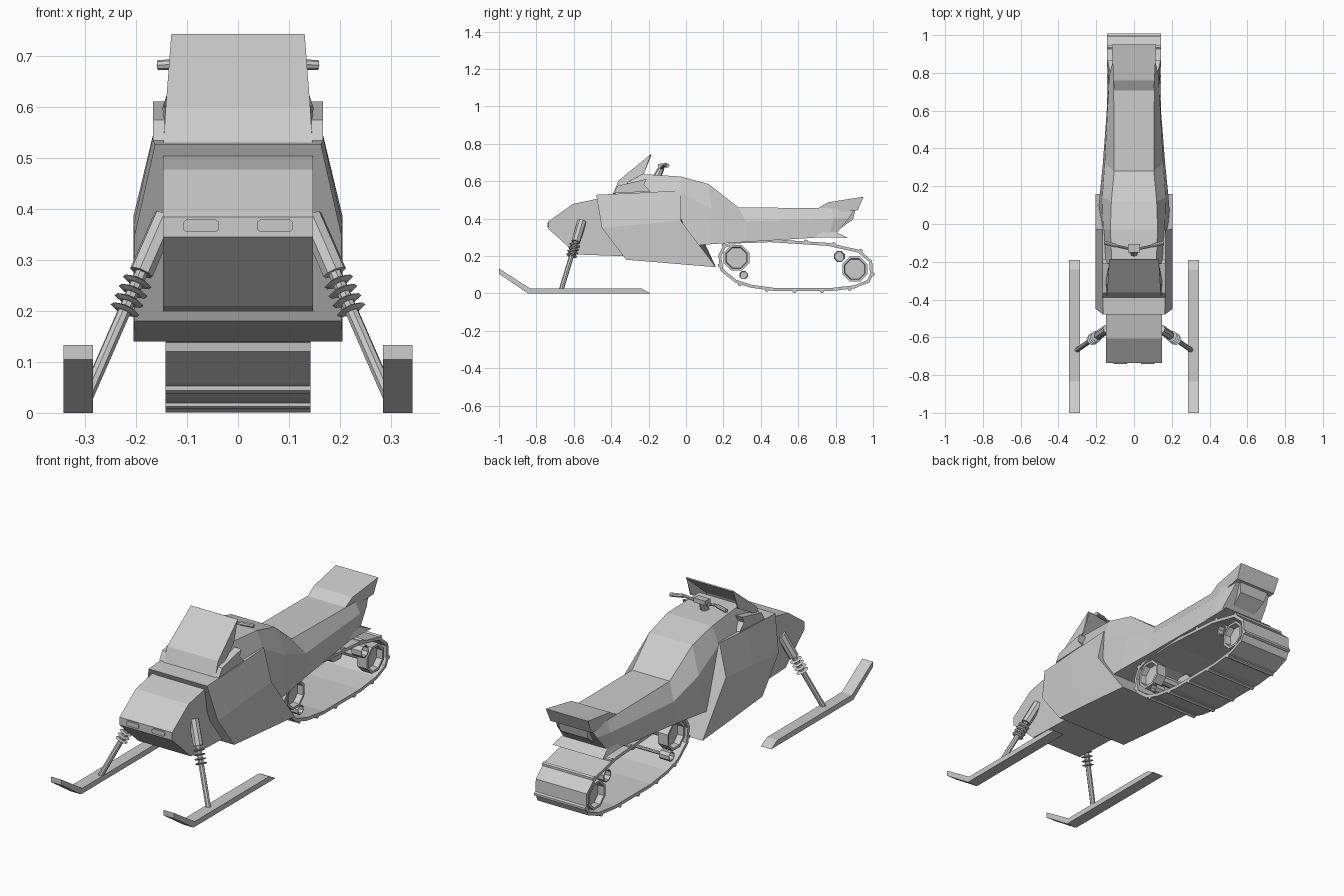
import bpy, bmesh, math
from mathutils import Vector

if "Cube" in bpy.data.objects:
    bpy.data.objects.remove(bpy.data.objects["Cube"])


def make(name, bm, mirror=False):
    bmesh.ops.recalc_face_normals(bm, faces=bm.faces)
    me = bpy.data.meshes.new(name)
    bm.to_mesh(me)
    bm.free()
    ob = bpy.data.objects.new(name, me)
    bpy.context.collection.objects.link(ob)
    if mirror:
        ob.modifiers.new("mirror", 'MIRROR').use_clip = False
    return ob


def loft(name, cols):
    """Skin symmetric rings; each column is a list of right-hand (x, y, z) points."""
    bm = bmesh.new()
    rings = []
    for c in cols:
        pts = list(c) + [(-x, y, z) for x, y, z in reversed(c)]
        rings.append([bm.verts.new(p) for p in pts])
    n = len(rings[0])
    for a, b in zip(rings, rings[1:]):
        for i in range(n):
            bm.faces.new((a[i], a[(i + 1) % n], b[(i + 1) % n], b[i]))
    bm.faces.new(rings[0])
    bm.faces.new(rings[-1])
    return make(name, bm)


def prism(name, profile, x0=None, x1=None, mirror=False):
    """Extrude a (y, z[, half width]) side profile across x."""
    bm = bmesh.new()
    a = [bm.verts.new((-p[2] if x0 is None else x0, p[0], p[1])) for p in profile]
    b = [bm.verts.new((p[2] if x1 is None else x1, p[0], p[1])) for p in profile]
    n = len(a)
    for i in range(n):
        bm.faces.new((a[i], a[(i + 1) % n], b[(i + 1) % n], b[i]))
    bm.faces.new(a)
    bm.faces.new(b)
    return make(name, bm, mirror)


def rod(bm, p, q, r, n=8, r2=None):
    p, q = Vector(p), Vector(q)
    d = q - p
    m = d.to_track_quat('Z', 'Y').to_matrix().to_4x4()
    m.translation = (p + q) / 2
    bmesh.ops.create_cone(bm, cap_ends=True, segments=n, radius1=r,
                          radius2=r if r2 is None else r2, depth=d.length, matrix=m)


# skis
prism("ski", [(-1, .133), (-.835, .027), (-.24, .027), (-.19, 0), (-.845, 0), (-1, .105)],
      .285, .343, True)

# suspension struts with springs
low, high = Vector((.302, -.667, .02)), Vector((.142, -.556, .385))
bm = bmesh.new()
rod(bm, low, high, .013)
rod(bm, low.lerp(high, .70), high, .024)
for t in (.5, .55, .6, .65):
    c, d = low.lerp(high, t), (high - low) * .011
    rod(bm, c - d, c, .02, r2=.031)
    rod(bm, c, c + d, .031, r2=.02)
make("front_strut", bm, True)

# nose
prism("nose", [(-.735, .385), (-.735, .345), (-.585, .208), (-.30, .198), (-.30, .505),
               (-.475, .505), (-.605, .478)], -.147, .147)

# headlights: octagonal rounded bars
bm = bmesh.new()
vs = []
for x, z in ((.044, .355), (.101, .355), (.108, .361), (.108, .374),
             (.101, .380), (.044, .380), (.037, .374), (.037, .361)):
    vs.append(bm.verts.new((x, -.72, z)))
f = bm.faces.new(vs)
r = bmesh.ops.extrude_face_region(bm, geom=[f])
for v in r["geom"]:
    if isinstance(v, bmesh.types.BMVert):
        v.co.y = -.741
make("headlight", bm, True)

# hood with side fairings and belly pan
loft("hood_fairing", [
    [(.163, -.48, .527), (.203, -.45, .35), (.203, -.32, .18)],
    [(.168, -.25, .538), (.205, -.24, .37), (.205, -.1, .162)],
    [(.166, -.03, .55), (.205, -.027, .388), (.205, .16, .14)]])

# tank and seat body
loft("seat_body", [
    [(.12, -.38, .545), (.14, -.385, .53), (.15, -.38, .30)],
    [(.115, -.27, .64), (.145, -.27, .54), (.16, -.2, .28)],
    [(.125, -.03, .625), (.163, -.03, .54), (.19, .02, .255)],
    [(.12, .12, .585), (.168, .14, .45), (.185, .12, .262)],
    [(.105, .28, .46), (.155, .32, .385), (.165, .32, .275)],
    [(.108, .78, .455), (.13, .79, .40), (.13, .76, .302)],
    [(.10, .90, .45), (.11, .87, .40), (.12, .80, .315)]])

# raised seat back, tail light and rear flap
prism("seat_back", [(.70, .452, .105), (.76, .487, .108), (.95, .517, .118),
                    (.918, .445, .115), (.80, .43, .105)])
prism("tail_light", [(.80, .44, .08), (.905, .445, .085), (.893, .395, .075), (.80, .33, .06)])
prism("rear_flap", [(.70, .335, .13), (.80, .328, .125), (.865, .297, .14), (.70, .30, .135)])

# windscreen: thin bent sheet with side wings
bm = bmesh.new()
side = [(.145, -.387, .53), (.14, -.36, .60), (.13, -.187, .742),
        (.132, -.225, .64), (.145, -.30, .60)]
R = [bm.verts.new(p) for p in side]
L = [bm.verts.new((-x, y, z)) for x, y, z in side]
for i in (0, 1):
    bm.faces.new((R[i], R[i + 1], L[i + 1], L[i]))
for s in (R, L):
    bm.faces.new((s[1], s[2], s[3], s[4]))
    bm.faces.new((s[0], s[1], s[4]))
m = make("windscreen", bm).modifiers.new("thick", 'SOLIDIFY')
m.thickness, m.offset = .006, 0

# side cowls beside the windscreen
prism("side_cowl", [(-.39, .535), (-.365, .575), (-.21, .612), (-.225, .58), (-.19, .545)],
      .13, .167, True)

# handlebar with grips, clamp and stem
bm = bmesh.new()
path = [(0, -.13, .672), (.03, -.13, .672), (.085, -.118, .686), (.15, -.10, .684)]
for a, b in zip(path, path[1:]):
    rod(bm, a, b, .007)
rod(bm, (.095, -.115, .686), (.157, -.098, .683), .010)
make("handlebar", bm, True)
prism("handlebar_clamp", [(-.15, .662), (-.15, .692), (-.105, .697), (-.105, .675)], -.032, .032)
bm = bmesh.new()
rod(bm, (0, -.155, .62), (0, -.13, .675), .022, r2=.016)
make("handlebar_stem", bm)

# track belt
loop = [(.18, .20), (.192, .125), (.265, .065), (.35, .038), (.48, .02), (.77, .02), (.90, .035),
        (.975, .065), (.991, .10), (.988, .17), (.925, .225), (.76, .262), (.45, .282),
        (.27, .275), (.205, .25)]
bm = bmesh.new()
a = [bm.verts.new((-.142, y, z)) for y, z in loop]
b = [bm.verts.new((.142, y, z)) for y, z in loop]
for i in range(len(loop)):
    j = (i + 1) % len(loop)
    bm.faces.new((a[i], a[j], b[j], b[i]))
m = make("track_belt", bm).modifiers.new("thick", 'SOLIDIFY')
m.thickness, m.offset = .016, 0

# track lugs spaced evenly around the belt
bm = bmesh.new()
walk = 0.05
for i, p in enumerate(loop):
    p, q = Vector(p), Vector(loop[(i + 1) % len(loop)])
    d = (q - p).normalized()
    while walk < (q - p).length:
        c = p + d * walk + Vector((d.y, -d.x)) * .008
        rod(bm, (-.142, c.x, c.y), (.142, c.x, c.y), .011, 6)
        walk += .147
    walk -= (q - p).length
make("track_lugs", bm)

# track wheels: octagonal rims with recessed hubs, joined by axles
for name, y, z, rad in (("drive_wheel", .27, .19, .074), ("front_idler", .308, .098, .024),
                        ("rear_idler", .82, .197, .032), ("rear_wheel", .903, .13, .072)):
    bm = bmesh.new()
    prof = [(.135, rad), (.135, rad * .83), (.105, rad * .78), (.105, 0), (.08, 0), (.08, rad)]
    rings = []
    for x, r in prof:
        rings.append([bm.verts.new((x, y + r * math.cos((k + .5) * math.pi / 4),
                                    z + r * math.sin((k + .5) * math.pi / 4))) for k in range(8)])
    for i in range(6):
        p, q = rings[i], rings[(i + 1) % 6]
        if i != 3:
            for k in range(8):
                bm.faces.new((p[k], p[(k + 1) % 8], q[(k + 1) % 8], q[k]))
    bmesh.ops.remove_doubles(bm, verts=bm.verts, dist=1e-5)
    make(name, bm, True)
    bm = bmesh.new()
    rod(bm, (-.085, y, z), (.085, y, z), rad * .35)
    make(name + "_axle", bm)
